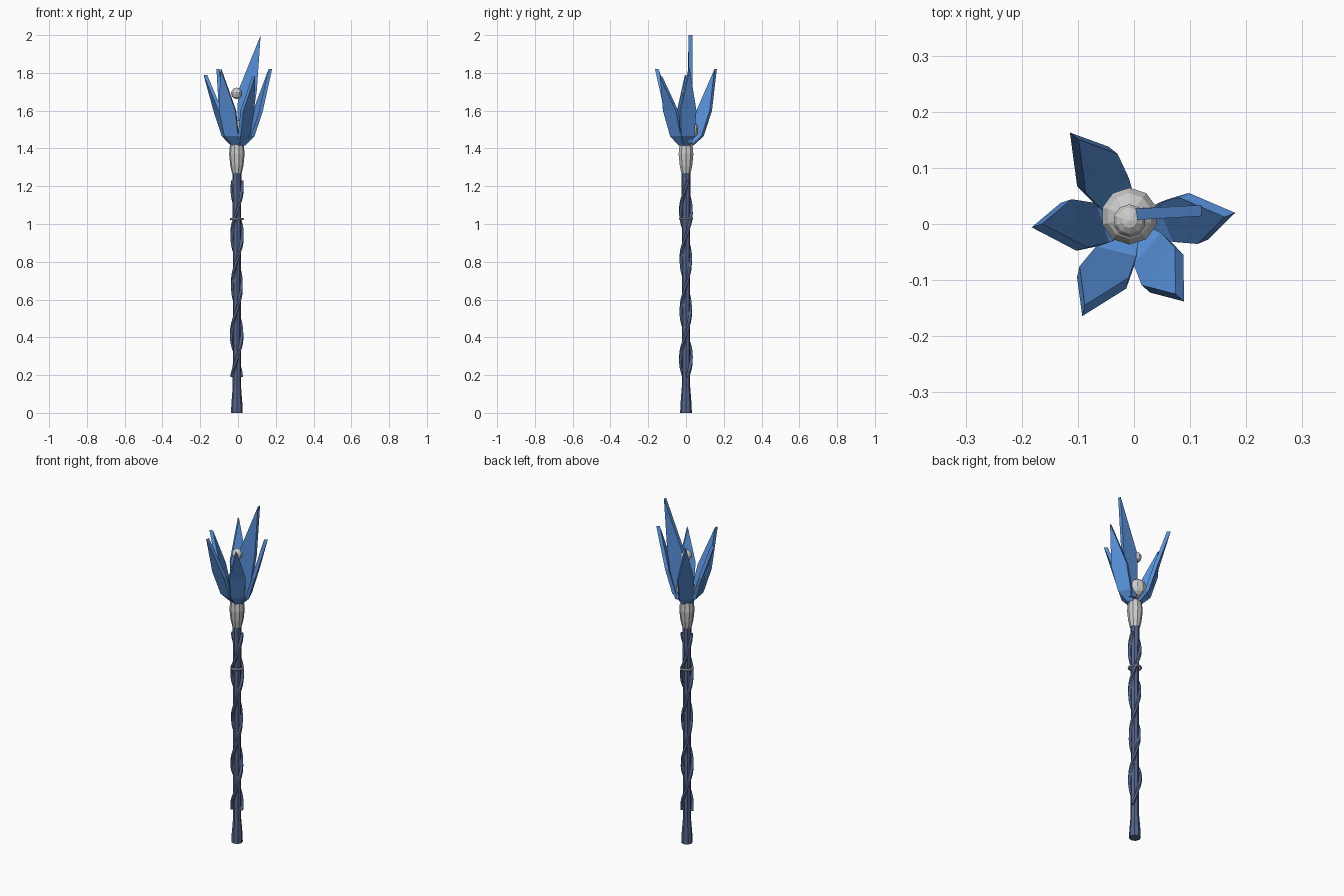
import bpy, math
from mathutils import Vector

if "Cube" in bpy.data.objects:
    bpy.data.objects.remove(bpy.data.objects["Cube"])

CX = -0.006  # staff axis is slightly off the bounding-box centre


def material(name, rgb):
    m = bpy.data.materials.new(name)
    m.diffuse_color = (*rgb, 1)
    m.use_nodes = True
    m.node_tree.nodes["Principled BSDF"].inputs["Base Color"].default_value = m.diffuse_color
    return m


wood = material("dark_blue", (0.09, 0.13, 0.26))
crystal = material("crystal_blue", (0.1, 0.29, 0.72))


def mesh_object(name, verts, faces, mat=None):
    me = bpy.data.meshes.new(name)
    me.from_pydata([tuple(v) for v in verts], [], faces)
    me.validate()
    ob = bpy.data.objects.new(name, me)
    bpy.context.collection.objects.link(ob)
    if mat:
        me.materials.append(mat)
    return ob


def loft(name, rings, mat=None):
    n = len(rings[0])
    verts = [v for ring in rings for v in ring]
    faces = [(i * n + j, i * n + (j + 1) % n, (i + 1) * n + (j + 1) % n, (i + 1) * n + j)
             for i in range(len(rings) - 1) for j in range(n)]
    faces.append(tuple(reversed(range(n))))
    faces.append(tuple(range(len(verts) - n, len(verts))))
    return mesh_object(name, verts, faces, mat)


def lathe(name, profile, sides, mat=None):
    rings = [[(CX + r * math.cos(2 * math.pi * j / sides), r * math.sin(2 * math.pi * j / sides), z)
              for j in range(sides)] for r, z in profile]
    return loft(name, rings, mat)


def blade(name, rows, thick):
    """Rows of (centre, half-width vector) ending in a pointed tip edge."""
    verts, faces = [], []
    for c, w in rows[:-1]:
        verts += [c - w - thick, c + w - thick, c + w + thick, c - w + thick]
    tip = rows[-1][0]
    verts += [tip - thick, tip + thick]
    for i in range(len(rows) - 2):
        a = 4 * i
        faces += [(a + j, a + (j + 1) % 4, a + 4 + (j + 1) % 4, a + 4 + j) for j in range(4)]
    a, t = 4 * (len(rows) - 2), 4 * (len(rows) - 1)
    faces += [(3, 2, 1, 0), (a, a + 1, t), (a + 1, a + 2, t + 1, t),
              (a + 2, a + 3, t + 1), (a + 3, a, t, t + 1)]
    return mesh_object(name, verts, faces, crystal)


# Shaft with flared foot
lathe("shaft", [(0.031, 0), (0.029, 0.05), (0.022, 0.14), (0.021, 0.7), (0.024, 1.28)], 8, wood)

# Two strands twisting around the shaft
for k in range(2):
    rings = []
    for i in range(49):
        f = i / 48
        a = math.pi * k + 0.4 + f * 2 * math.pi * 2
        out = Vector((math.cos(a), math.sin(a), 0))
        side = Vector((-math.sin(a), math.cos(a), 0))
        c = Vector((CX, 0, 0.19 + 1.04 * f)) + out * (0.026 + 0.003 * math.sin(9 * f + k))
        rings.append([c - out * 0.007 - side * 0.008, c - out * 0.007 + side * 0.008,
                      c + out * 0.007 + side * 0.006, c + out * 0.007 - side * 0.006])
    loft(f"twisted_strand_{k + 1}", rings, wood)

# Metal ring and socket
bpy.ops.mesh.primitive_torus_add(major_segments=12, minor_segments=6, major_radius=0.032,
                                 minor_radius=0.006, location=(CX, 0, 1.027))
bpy.context.object.name = "shaft_ring"
lathe("socket", [(0.026, 1.27), (0.035, 1.31), (0.041, 1.37), (0.036, 1.425)], 10)

# Orbs
for name, r, loc in (("large_orb", 0.052, (-0.008, 0.014, 1.5)),
                     ("small_orb", 0.03, (-0.008, 0.006, 1.692))):
    bpy.ops.mesh.primitive_uv_sphere_add(segments=10, ring_count=7, radius=r, location=loc)
    bpy.context.object.name = name

# Five flared crystal petals: tip x, tip y, tip z
tips = [(-0.112, 0.165, 1.82), (-0.183, -0.003, 1.79), (-0.095, -0.163, 1.82),
        (0.087, -0.14, 1.78), (0.181, 0.017, 1.82)]
for i, (x, y, ztip) in enumerate(tips):
    ang, R = math.atan2(y, x), math.hypot(x, y)
    d = Vector((math.cos(ang), math.sin(ang), 0))
    yaw = ang + math.radians(17)
    n = Vector((math.cos(yaw), math.sin(yaw), 0))
    t = Vector((-n.y, n.x, 0))
    k = R / 0.185
    rows = [(d * r + Vector((0, 0, z)), t * w) for r, z, w in
            ((0.022, 1.415, 0.018), (0.066 * k, 1.465, 0.037),
             (0.108 * k, 1.6, 0.045), (R - 0.01, ztip, 0))]
    blade(f"crystal_petal_{i + 1}", rows, n * 0.01)

# Tall upright crystal leaning to the right
rows = [(Vector((x, y, z)), Vector((w, 0.06 * w, h))) for x, y, z, w, h in
        ((0.03, 0.022, 1.43, 0.018, 0), (0.032, 0.02, 1.51, 0.034, -0.01),
         (0.049, 0.02, 1.7, 0.05, 0.0), (0.12, 0.024, 2.0, 0, 0))]
blade("tall_crystal", rows, Vector((0, 0.01, 0)))
